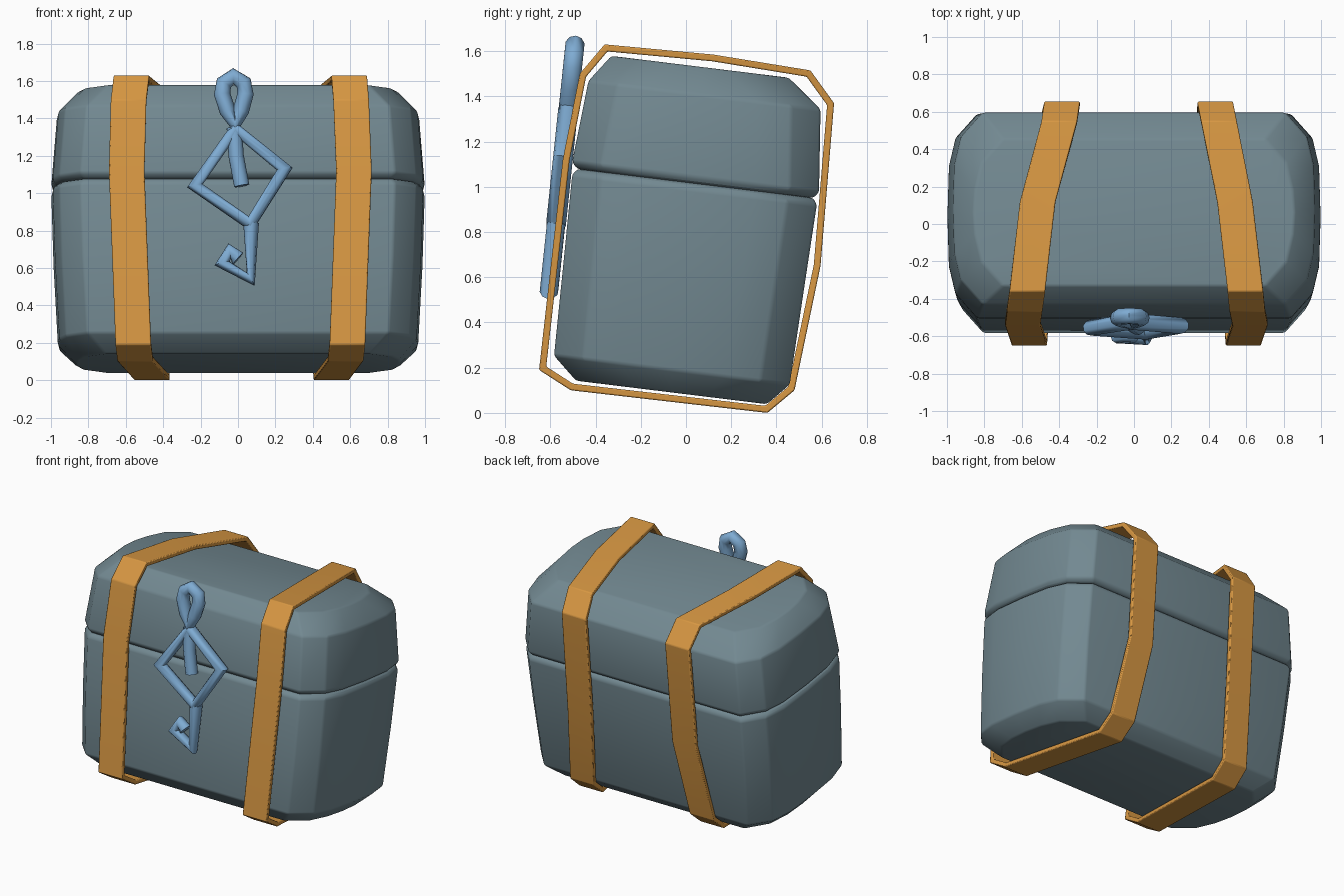
import bpy, bmesh, math
from mathutils import Vector, Matrix

if "Cube" in bpy.data.objects:
    bpy.data.objects.remove(bpy.data.objects["Cube"], do_unlink=True)


def material(name, rgb):
    m = bpy.data.materials.new(name)
    m.use_nodes = True
    m.diffuse_color = (*rgb, 1)
    bsdf = m.node_tree.nodes["Principled BSDF"]
    bsdf.inputs["Base Color"].default_value = (*rgb, 1)
    bsdf.inputs["Roughness"].default_value = 0.7
    return m


slate = material("slate grey", (0.17, 0.25, 0.285))
gold = material("strap gold", (0.68, 0.31, 0.055))
blue = material("emblem blue", (0.21, 0.41, 0.65))


def finish(ob, mat, angle):
    ob.data.materials.clear()
    ob.data.materials.append(mat)
    bpy.ops.object.select_all(action="DESELECT")
    ob.select_set(True)
    bpy.context.view_layer.objects.active = ob
    bpy.ops.object.shade_smooth_by_angle(angle=math.radians(angle))


def loft(name, rings, mat, angle, closed=False, bevel=0.0):
    """Skin a list of point loops; cap the ends or join last to first."""
    bm = bmesh.new()
    loops = [[bm.verts.new(p) for p in ring] for ring in rings]
    pairs = list(zip(loops, loops[1:] + loops[:1]))
    for a, b in pairs if closed else pairs[:-1]:
        for i in range(len(a)):
            j = (i + 1) % len(a)
            bm.faces.new((a[i], a[j], b[j], b[i]))
    if not closed:
        bm.faces.new(loops[0])
        bm.faces.new(loops[-1])
    bmesh.ops.recalc_face_normals(bm, faces=bm.faces)
    mesh = bpy.data.meshes.new(name)
    bm.to_mesh(mesh)
    bm.free()
    ob = bpy.data.objects.new(name, mesh)
    bpy.context.collection.objects.link(ob)
    finish(ob, mat, angle)
    if bevel:
        mod = ob.modifiers.new("soft_edges", "BEVEL")
        mod.width = bevel
        mod.segments = 2
        mod.limit_method = "ANGLE"
        mod.angle_limit = math.radians(25)
    return ob


# Chest: rounded-corner rings stacked along a backward-leaning axis
tilt = Matrix.Rotation(math.radians(-7), 4, "X")


def chest_ring(z, X, Y, cy):
    quarter = [(X, Y - 0.28), (X - 0.035, Y - 0.13), (X - 0.15, Y)]
    right = [(X + 0.008, 0)] + quarter
    half = right + [(-x, y) for x, y in reversed(quarter)]
    full = half + [(-x, -y) for x, y in half]
    return [tilt @ Vector((x, y + cy, z)) for x, y in full]


body_rings = [(0.082, 0.86, 0.425, -0.075), (0.18, 0.955, 0.525, -0.085),
              (0.6, 0.978, 0.535, -0.084), (0.985, 0.99, 0.545, -0.083),
              (1.012, 0.972, 0.525, -0.083)]
lid_rings = [(1.012, 0.972, 0.525, -0.083), (1.04, 0.99, 0.55, -0.085),
             (1.405, 0.96, 0.517, -0.09), (1.527, 0.85, 0.395, -0.125)]
loft("chest_body", [chest_ring(*r) for r in body_rings], slate, 50, bevel=0.012)
loft("chest_lid", [chest_ring(*r) for r in lid_rings], slate, 50, bevel=0.012)

# Straps: closed bands following a side outline, wandering sideways
outline = [(-0.65, 0.19), (-0.51, 0.1), (0.36, 0.0), (0.48, 0.1), (0.595, 0.65),
           (0.655, 1.37), (0.55, 1.515), (0.12, 1.585), (-0.36, 1.63),
           (-0.47, 1.5), (-0.545, 1.12)]
drift_right = [-0.56, -0.55, -0.46, -0.46, -0.4, -0.385, -0.4, -0.515, -0.57,
               -0.585, -0.595]
drift_left = [0.585, 0.575, 0.5, 0.49, 0.43, 0.435, 0.455, 0.54, 0.595, 0.605, 0.62]


def strap(name, drift, width=0.19, thick=0.03):
    pts = [Vector(p) for p in outline]
    n = len(pts)
    rings = []
    for i, p in enumerate(pts):
        a = (p - pts[i - 1]).normalized()
        b = (pts[(i + 1) % n] - p).normalized()
        na, nb = Vector((-a.y, a.x)), Vector((-b.y, b.x))
        inner = p + (na + nb) * thick / (1 + na.dot(nb))
        x0, x1 = drift[i] - width / 2, drift[i] + width / 2
        rings.append([(x0, *p), (x1, *p), (x1, *inner), (x0, *inner)])
    loft(name, rings, gold, 20, closed=True, bevel=0.006)


strap("right_strap", drift_right)
strap("left_strap", drift_left)


# Emblem: round bars lying on a plane just in front of the chest
def bar(name, path, radius, cyclic=False):
    curve = bpy.data.curves.new(name, "CURVE")
    curve.dimensions = "3D"
    curve.bevel_depth = radius
    curve.bevel_resolution = 3
    curve.use_fill_caps = True
    spline = curve.splines.new("POLY")
    spline.points.add(len(path) - 1)
    for pt, (x, z) in zip(spline.points, path):
        pt.co = (x, -0.61 + (z - 0.5) * 0.105, z, 1)
    spline.use_cyclic_u = cyclic
    ob = bpy.data.objects.new(name, curve)
    bpy.context.collection.objects.link(ob)
    bpy.ops.object.select_all(action="DESELECT")
    ob.select_set(True)
    bpy.context.view_layer.objects.active = ob
    bpy.ops.object.convert(target="MESH")
    finish(bpy.context.object, blue, 60)


loop = [(-0.015, 1.36), (-0.055, 1.44), (-0.085, 1.53), (-0.075, 1.59),
        (-0.025, 1.625), (0.03, 1.59), (0.04, 1.53), (0.015, 1.44)]
bar("emblem_loop", loop, 0.044, True)
bar("emblem_diamond", [(-0.015, 1.345), (0.25, 1.13), (0.065, 0.835), (-0.23, 1.04)],
    0.044, True)
bar("emblem_prong", [(-0.02, 1.35), (-0.01, 1.2), (0.02, 1.04)], 0.041)
bar("emblem_shaft", [(0.07, 0.84), (0.068, 0.54), (-0.085, 0.625), (-0.045, 0.69),
                     (0.0, 0.65)], 0.042)
